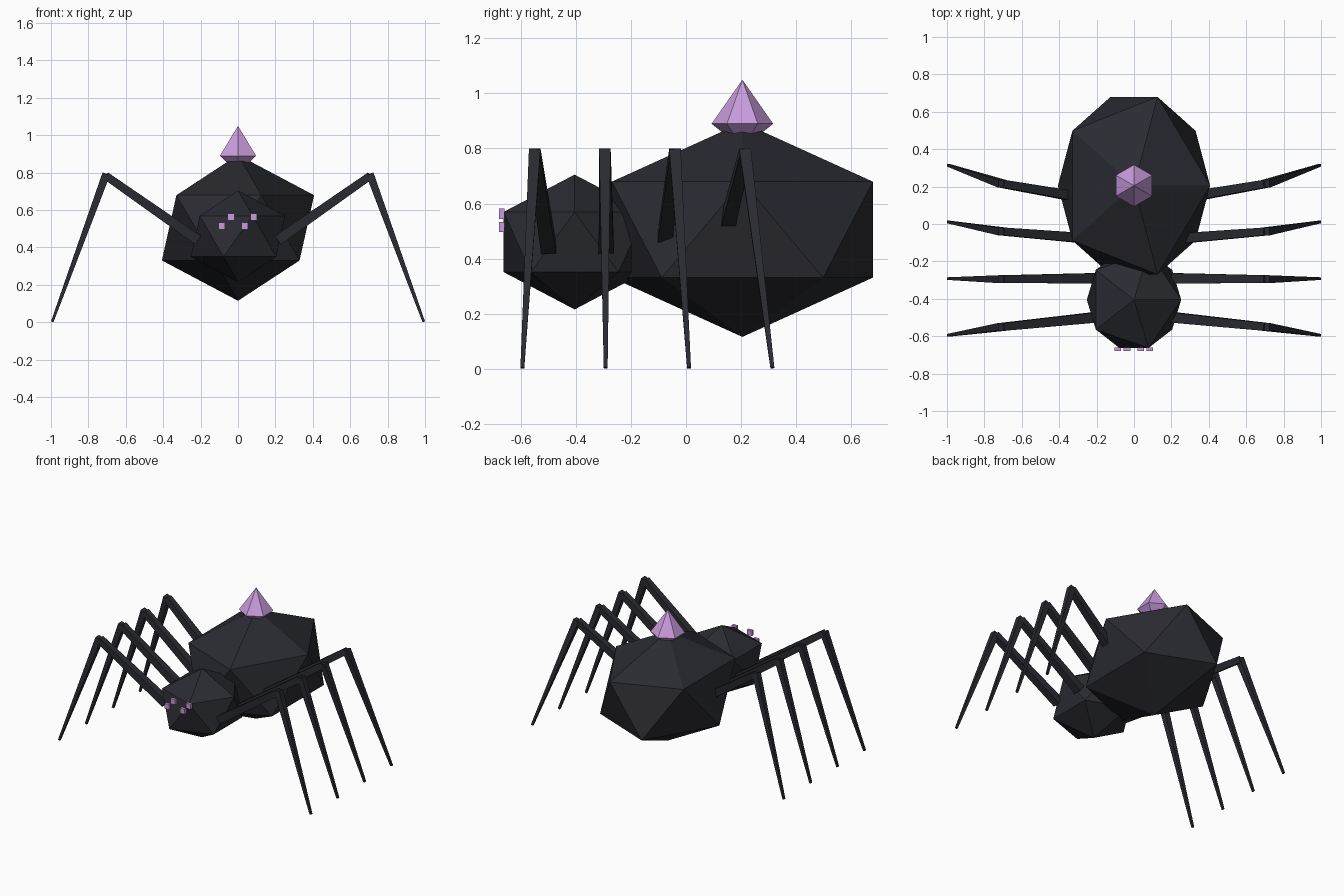
import bpy, bmesh, math
from mathutils import Matrix, Vector

default = bpy.data.objects.get("Cube")
if default:
    bpy.data.objects.remove(default, do_unlink=True)


def material(name, rgb):
    mat = bpy.data.materials.new(name)
    mat.use_nodes = True
    mat.diffuse_color = (*rgb, 1)
    mat.node_tree.nodes["Principled BSDF"].inputs["Base Color"].default_value = (*rgb, 1)
    return mat


charcoal = material("charcoal", (0.023, 0.024, 0.031))
lilac = material("lilac", (0.58, 0.33, 0.72))


def finish(name, bm, mat):
    """Turn a bmesh into a flat-shaded object."""
    bmesh.ops.recalc_face_normals(bm, faces=bm.faces)
    mesh = bpy.data.meshes.new(name)
    bm.to_mesh(mesh)
    bm.free()
    mesh.materials.append(mat)
    obj = bpy.data.objects.new(name, mesh)
    bpy.context.collection.objects.link(obj)
    return obj


def faceted_ball(name, centre, radii):
    bm = bmesh.new()
    place = Matrix.Translation(centre) @ Matrix.Diagonal((*radii, 1))
    bmesh.ops.create_icosphere(bm, subdivisions=1, radius=1, matrix=place)
    return finish(name, bm, charcoal)


def add_limb(bm, start, end, width_start, width_end):
    """Tapered square bar with its sides kept upright."""
    start, end = Vector(start), Vector(end)
    along = (end - start).normalized()
    side = (Vector((0, 1, 0)) - along * along.y).normalized()
    up = along.cross(side)
    frame = Matrix((side, up, along)).transposed().to_4x4()
    place = (Matrix.Translation((start + end) / 2) @ frame
             @ Matrix.Rotation(math.pi / 4, 4, "Z"))
    bmesh.ops.create_cone(bm, cap_ends=True, segments=4,
                          radius1=width_start / math.sqrt(2),
                          radius2=width_end / math.sqrt(2),
                          depth=(end - start).length, matrix=place)


# Body
faceted_ball("abdomen", (0, 0.205, 0.505), (0.455, 0.558, 0.39))
faceted_ball("head", (0, -0.405, 0.46), (0.282, 0.303, 0.245))

# Crystal on the back: six-sided, point up, short taper below
bm = bmesh.new()
turn = Matrix.Rotation(math.pi / 6, 4, "Z")
for low, high, r_low, r_high in ((0.80, 0.89, 0, 0.112), (0.89, 1.05, 0.112, 0)):
    place = Matrix.Translation((0, 0.205, (low + high) / 2)) @ turn
    bmesh.ops.create_cone(bm, segments=6, radius1=r_low, radius2=r_high,
                          depth=high - low, matrix=place)
bmesh.ops.remove_doubles(bm, verts=bm.verts, dist=0.001)
# Points of the hexagon face front and back
front = min(bm.verts, key=lambda v: v.co.y)
if abs(front.co.x) > 0.01:
    bmesh.ops.rotate(bm, verts=bm.verts, cent=(0, 0.205, 0),
                     matrix=Matrix.Rotation(math.pi / 6, 3, "Z"))
finish("back_crystal", bm, lilac)

# Eyes
for i, (x, z) in enumerate(((-0.087, 0.515), (-0.038, 0.563), (0.036, 0.515), (0.084, 0.563))):
    bm = bmesh.new()
    place = Matrix.Translation((x, -0.67, z)) @ Matrix.Diagonal((0.037, 0.019, 0.037, 1))
    bmesh.ops.create_cube(bm, size=1, matrix=place)
    finish(f"eye_{i + 1}", bm, lilac)

# Leg pairs, fanning out from front to back
for i, name in enumerate(("front", "middle_front", "middle_back", "back")):
    hip = (0.215, -0.50 + 0.21 * i, 0.44)
    knee = (0.705, -0.55 + 0.255 * i, 0.782)
    foot = (0.993, -0.595 + 0.303 * i, 0.003)
    bm = bmesh.new()
    add_limb(bm, hip, knee, 0.055, 0.042)
    add_limb(bm, (knee[0], knee[1], knee[2] + 0.01), foot, 0.042, 0.014)
    legs = finish(f"{name}_legs", bm, charcoal)
    legs.modifiers.new("mirror", "MIRROR").use_mirror_merge = False
